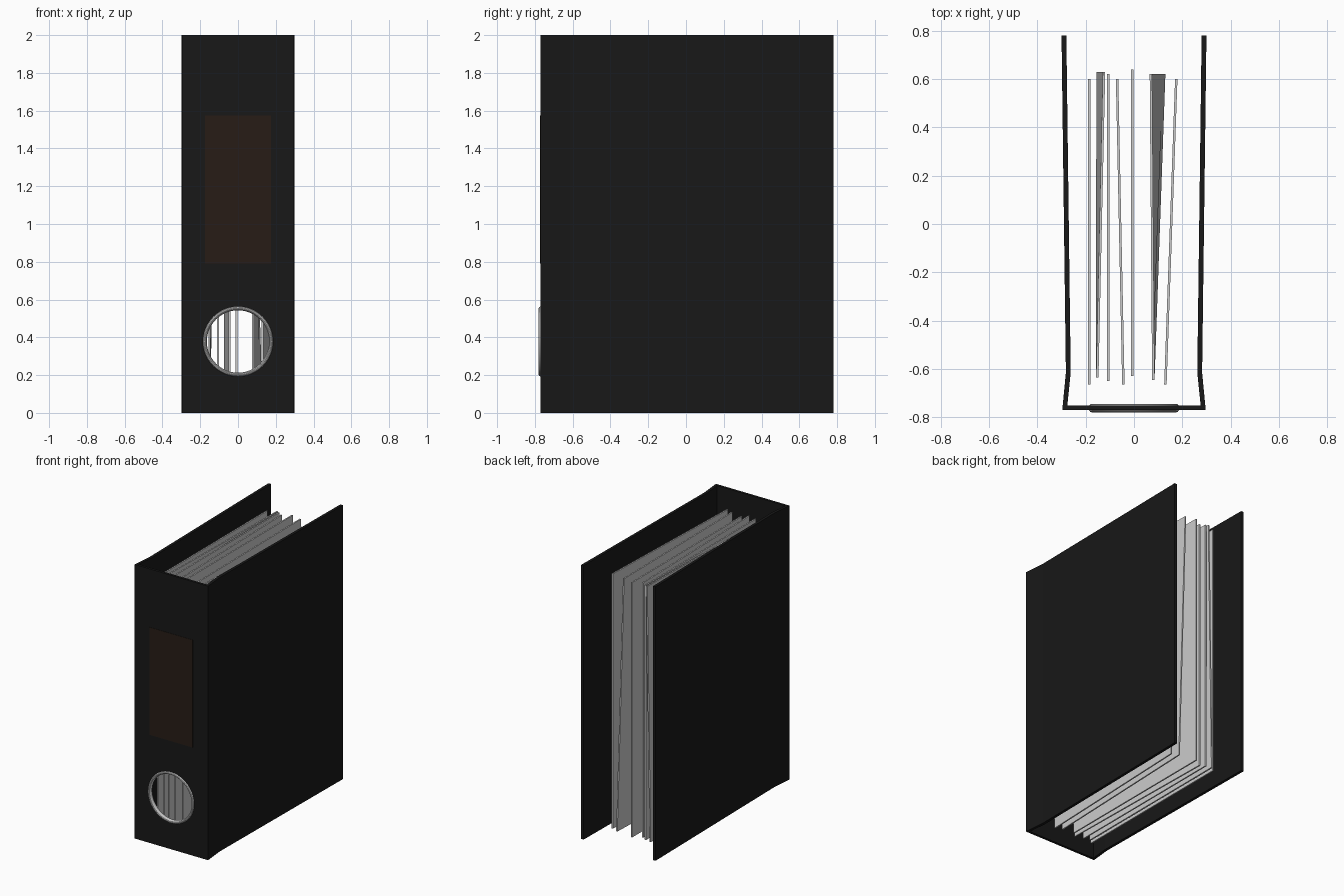
import bpy, bmesh, math

if "Cube" in bpy.data.objects:
    bpy.data.objects.remove(bpy.data.objects["Cube"])


def material(name, rgb):
    m = bpy.data.materials.new(name)
    m.diffuse_color = (*rgb, 1)
    m.use_nodes = True
    m.node_tree.nodes["Principled BSDF"].inputs["Base Color"].default_value = m.diffuse_color
    return m


def prism(name, bottom, top, mat=None):
    """Solid between two matching outlines of 3D points."""
    bm = bmesh.new()
    lo = [bm.verts.new(p) for p in bottom]
    hi = [bm.verts.new(p) for p in top]
    n = len(lo)
    bm.faces.new(lo[::-1])
    bm.faces.new(hi)
    for i in range(n):
        j = (i + 1) % n
        bm.faces.new((lo[i], lo[j], hi[j], hi[i]))
    bmesh.ops.recalc_face_normals(bm, faces=bm.faces[:])
    me = bpy.data.meshes.new(name)
    bm.to_mesh(me)
    bm.free()
    ob = bpy.data.objects.new(name, me)
    bpy.context.collection.objects.link(ob)
    if mat:
        me.materials.append(mat)
    return ob


black = material("black_board", (0.009, 0.009, 0.009))
brown = material("brown_label", (0.02, 0.012, 0.008))
HOLE_Z, RING_Y = 0.378, -0.762

# Folded side boards, pinched at the hinge line
side = [(0.297, -0.77), (0.282, -0.615), (0.3, 0.78),
        (0.28, 0.78), (0.262, -0.615), (0.276, -0.752)]
for sx, label in ((1, "right"), (-1, "left")):
    prism(label + "_cover", [(sx * x, y, 0) for x, y in side],
          [(sx * x, y, 2) for x, y in side], black)

# Spine board with finger hole
rect = [(-0.297, -0.77), (0.297, -0.77), (0.295, -0.752), (-0.295, -0.752)]
spine = prism("spine", [(x, y, 0) for x, y in rect],
              [(x, y, 2) for x, y in rect], black)
bpy.ops.mesh.primitive_cylinder_add(vertices=48, radius=0.177, depth=0.2,
                                    location=(0, RING_Y, HOLE_Z),
                                    rotation=(math.pi / 2, 0, 0))
cutter = bpy.context.object
cutter.name = "hole_cutter"
cut = spine.modifiers.new("finger_hole", 'BOOLEAN')
cut.operation, cut.object, cut.solver = 'DIFFERENCE', cutter, 'EXACT'
cutter.hide_render = True
cutter.hide_set(True)

# Metal ring around the hole
bpy.ops.mesh.primitive_torus_add(major_segments=48, minor_segments=12,
                                 major_radius=0.176, minor_radius=0.011,
                                 location=(0, RING_Y, HOLE_Z),
                                 rotation=(math.pi / 2, 0, 0))
ring = bpy.context.object
ring.name = "finger_ring"
ring.scale.z = 1.6
bpy.ops.object.shade_smooth_by_angle()

# Spine label
prism("spine_label",
      [(x, y, 0.79) for x, y in ((-0.175, -0.772), (0.175, -0.772), (0.175, -0.769), (-0.175, -0.769))],
      [(x, y, 1.575) for x, y in ((-0.175, -0.772), (0.175, -0.772), (0.175, -0.769), (-0.175, -0.769))],
      brown)

# Divider sheets: front x, front y, back x at bottom, back x at top, back y
sheets = [(-0.185, -0.665, -0.185, -0.185, 0.60),
          (-0.152, -0.635, -0.151, -0.124, 0.63),
          (-0.106, -0.65, -0.106, -0.106, 0.62),
          (-0.044, -0.665, -0.070, -0.070, 0.60),
          (-0.008, -0.63, -0.008, -0.008, 0.64),
          (0.080, -0.645, 0.125, 0.070, 0.62),
          (0.130, -0.665, 0.175, 0.175, 0.60)]
T = 0.005
for i, (xf, yf, xb, xt, yb) in enumerate(sheets, 1):
    def outline(back, z):
        return [(xf - T, yf, z), (xf + T, yf, z), (back + T, yb, z), (back - T, yb, z)]
    prism(f"sheet_{i}", outline(xb, 0.04), outline(xt, 1.90))
